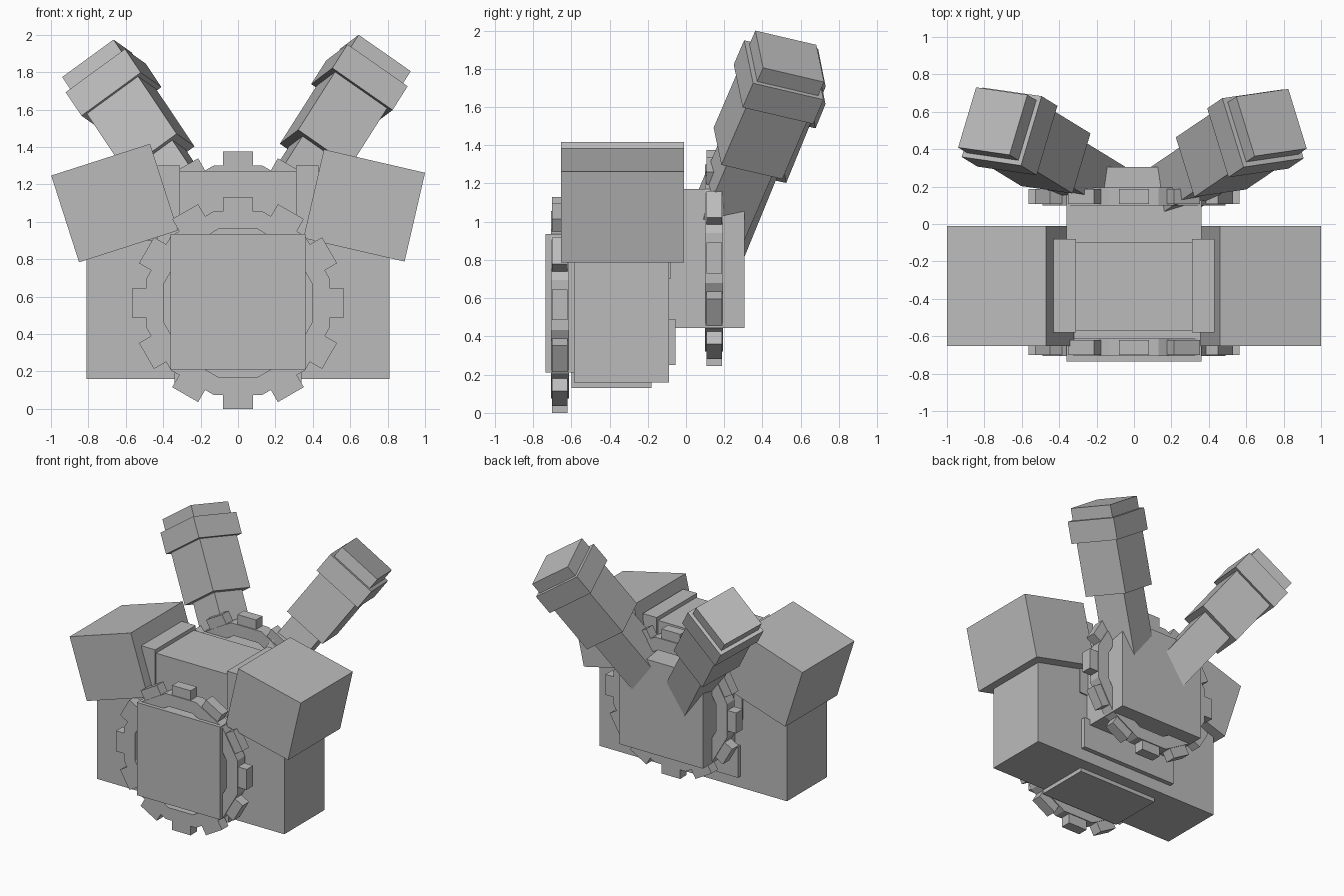
import bpy, bmesh, math
from mathutils import Vector, Matrix

if "Cube" in bpy.data.objects:
    bpy.data.objects.remove(bpy.data.objects["Cube"])

grey = bpy.data.materials.new("plain grey")
grey.diffuse_color = (0.5, 0.5, 0.5, 1)
grey.use_nodes = True
grey.node_tree.nodes["Principled BSDF"].inputs["Base Color"].default_value = grey.diffuse_color


def finish(name, bm):
    bmesh.ops.recalc_face_normals(bm, faces=bm.faces)
    me = bpy.data.meshes.new(name)
    bm.to_mesh(me)
    bm.free()
    me.materials.append(grey)
    ob = bpy.data.objects.new(name, me)
    bpy.context.collection.objects.link(ob)
    return ob


def add_box(bm, size, matrix):
    bmesh.ops.create_cube(bm, size=1, matrix=matrix @ Matrix.Diagonal((*size, 1)))


def box(name, x, y, z):
    """Axis-aligned box from ranges."""
    bm = bmesh.new()
    r = (x, y, z)
    add_box(bm, [b - a for a, b in r], Matrix.Translation([(a + b) / 2 for a, b in r]))
    return finish(name, bm)


def gear(name, y, z):
    """Twelve-sided ring with a tooth on each flat, axis along y."""
    bm = bmesh.new()
    k = 1 / math.cos(math.pi / 12)
    loops = []
    for r, dy in ((0.49, -0.047), (0.49, 0.047), (0.395, 0.047), (0.395, -0.047)):
        loops.append([bm.verts.new((r * k * math.sin(a), y + dy, z + r * k * math.cos(a)))
                      for a in [math.radians(30 * i + 15) for i in range(12)]])
    for j in range(4):
        p, q = loops[j], loops[(j + 1) % 4]
        for i in range(12):
            n = (i + 1) % 12
            bm.faces.new((p[i], p[n], q[n], q[i]))
    for i in range(12):
        m = (Matrix.Translation((0, y, z)) @ Matrix.Rotation(math.radians(30 * i), 4, 'Y')
             @ Matrix.Translation((0, 0, 0.517)))
        add_box(bm, (0.16, 0.08, 0.096), m)
    return finish(name, bm)


def shoulder(name, x, z, angle):
    bm = bmesh.new()
    m = Matrix.Translation((x, -0.332, z)) @ Matrix.Rotation(math.radians(angle), 4, 'Y')
    add_box(bm, (0.555, 0.642, 0.487), m)
    return finish(name, bm)


def pipe(side, tip, direction, across):
    """Stepped square pipe running down from its tip."""
    d = Vector(direction).normalized()
    u = Vector(across)
    u = (u - d * u.dot(d)).normalized()
    v = d.cross(u)
    rot = Matrix((u, v, d)).transposed().to_4x4()
    for part, w, a, b in (("cap", 0.342, 0, 0.12), ("collar", 0.395, 0.09, 0.25),
                          ("barrel", 0.342, 0.24, 0.64), ("stem", 0.255, 0.63, 1.25)):
        bm = bmesh.new()
        m = Matrix.Translation(Vector(tip) - d * (a + b) / 2) @ rot
        add_box(bm, (w, w, b - a), m)
        finish(f"{side}_pipe_{part}", bm)


# Main body and the bars around it
box("body", (-0.81, 0.81), (-0.585, -0.09), (0.16, 0.9))
box("top_bar", (-0.35, 0.35), (-0.57, -0.10), (0.6, 1.27))
for s, side in ((-1, "left"), (1, "right")):
    box(side + "_bar_collar", sorted((s * 0.31, s * 0.43)), (-0.58, -0.08), (0.7, 1.30))
box("rear_rail", (-0.41, 0.41), (-0.3, -0.055), (0.25, 0.49))
box("belly_plate", (-0.34, 0.34), (-0.6, -0.18), (0.13, 0.3))

# Front and rear blocks with their gear rings
box("front_block", (-0.36, 0.36), (-0.735, -0.5), (0.21, 0.935))
box("rear_block", (-0.36, 0.36), (-0.15, 0.305), (0.445, 1.17))
gear("front_gear", -0.66, 0.565)
gear("rear_gear", 0.147, 0.81)

# Tilted shoulder blocks
shoulder("right_shoulder", 0.675, 1.087, 13)
shoulder("left_shoulder", -0.66, 1.10, -17.8)

# Pipes leaning out of the rear block
pipe("right", (0.735, 0.5425, 1.865), (0.636, 0.43, 1), (0.275, 0.04, -0.192))
pipe("left", (-0.755, 0.55, 1.84), (-0.67, 0.41, 1), (-0.275, 0.04, -0.20))
